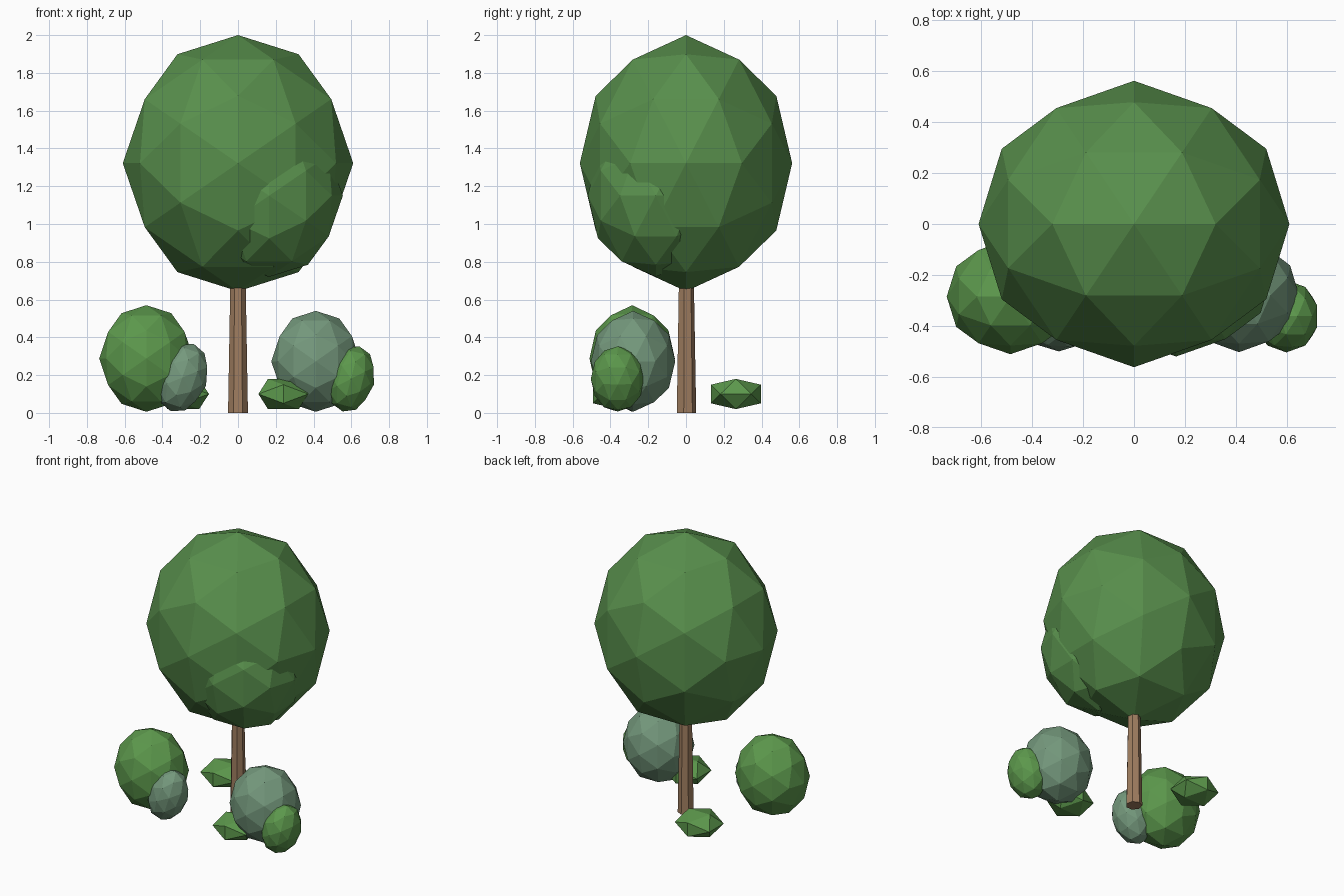
import bpy, bmesh, math
from mathutils import Vector, Matrix

if "Cube" in bpy.data.objects:
    bpy.data.objects.remove(bpy.data.objects["Cube"])


def material(name, r, g, b):
    lin = [((c / 255 + 0.055) / 1.055) ** 2.4 for c in (r, g, b)]
    m = bpy.data.materials.new(name)
    m.diffuse_color = (*lin, 1.0)
    m.use_nodes = True
    m.node_tree.nodes["Principled BSDF"].inputs["Base Color"].default_value = m.diffuse_color
    return m


CANOPY = material("canopy_green", 88, 143, 76)
BUSH = material("bush_green", 92, 152, 76)
SAGE = material("sage_green", 116, 152, 124)
BARK = material("bark_brown", 160, 126, 96)


def finish(name, bm, mat):
    bmesh.ops.recalc_face_normals(bm, faces=bm.faces[:])
    me = bpy.data.meshes.new(name)
    bm.to_mesh(me)
    bm.free()
    me.materials.append(mat)
    ob = bpy.data.objects.new(name, me)
    bpy.context.collection.objects.link(ob)
    return ob


def ico_points(detail):
    # icosahedron with mirror planes on all three axes
    a, b = 0.5257, 0.8507
    base = []
    for s in (-1, 1):
        for t in (-1, 1):
            base += [Vector((s * a, 0, t * b)), Vector((0, s * b, t * a)), Vector((s * b, t * a, 0))]
    if not detail:
        return base
    mids = [(p + q).normalized() for i, p in enumerate(base) for q in base[:i] if p.dot(q) > 0.4]
    return base + mids


def blob(name, centre, radii, mat, detail=1, tilt=0.0):
    bm = bmesh.new()
    verts = [bm.verts.new(p) for p in ico_points(detail)]
    bmesh.ops.convex_hull(bm, input=verts)
    bm.transform(Matrix.Translation(centre) @ Matrix.Rotation(tilt, 4, 'Y') @ Matrix.Diagonal((*radii, 1)))
    return finish(name, bm, mat)


# tapered trunk
bm = bmesh.new()
bmesh.ops.create_cone(bm, cap_ends=True, segments=7, radius1=0.054, radius2=0.038, depth=0.9,
                      matrix=Matrix.Translation((0, 0, 0.45)))
finish("trunk", bm, BARK)

# crown and the smaller leaf mass poking through its lower right
blob("canopy", (0, 0, 1.322), (0.61, 0.562, 0.678), CANOPY)
blob("canopy_bulge", (0.165, -0.16, 1.15), (0.39, 0.36, 0.43), CANOPY)

# bushes
blob("large_green_bush", (-0.485, -0.285, 0.288), (0.25, 0.226, 0.282), BUSH)
blob("large_sage_bush", (0.412, -0.28, 0.273), (0.236, 0.223, 0.267), SAGE)
blob("small_sage_bush", (-0.295, -0.37, 0.187), (0.133, 0.13, 0.188), SAGE, tilt=0.33)
blob("small_green_bush", (0.598, -0.362, 0.18), (0.125, 0.142, 0.178), BUSH, tilt=0.25)

# low ground plants
blob("front_ground_plant", (0.24, -0.36, 0.1), (0.155, 0.155, 0.094), BUSH, detail=0)
blob("back_ground_plant", (-0.29, 0.264, 0.1), (0.16, 0.155, 0.094), BUSH, detail=0)
